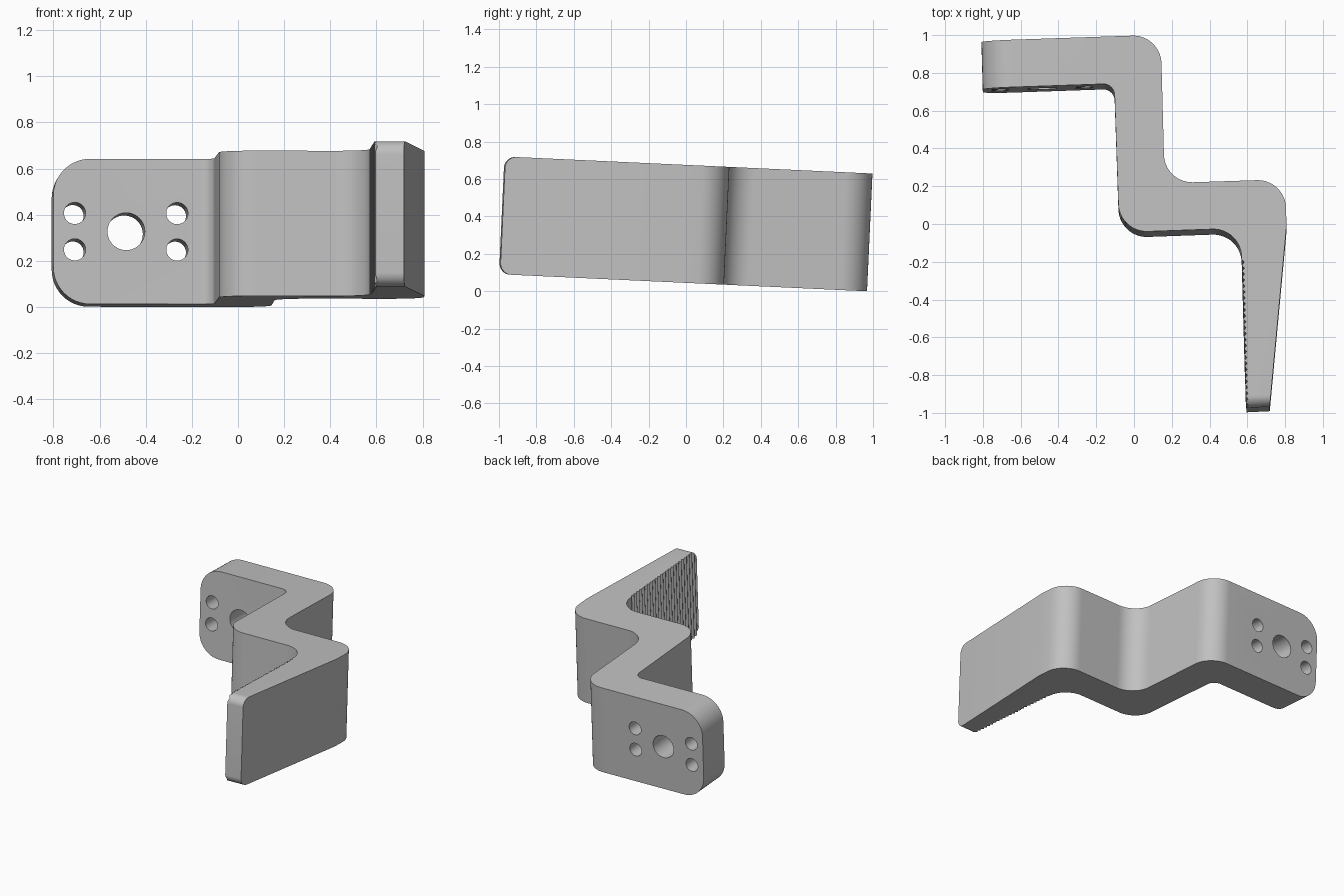
import bpy, bmesh, math
from mathutils import Vector, Matrix

if "Cube" in bpy.data.objects:
    bpy.data.objects.remove(bpy.data.objects["Cube"])

HEIGHT = 0.63
TILT = math.radians(2.65)

grey = bpy.data.materials.new("plain grey")
grey.diffuse_color = (0.53, 0.53, 0.53, 1)
grey.use_nodes = True
grey.node_tree.nodes["Principled BSDF"].inputs["Base Color"].default_value = grey.diffuse_color


def fillet(corners, segs=14):
    """Round each (x, y, radius) corner of a closed outline."""
    out = []
    n = len(corners)
    for i, (x, y, r) in enumerate(corners):
        p = Vector((x, y))
        if r == 0:
            out.append(p)
            continue
        a = (Vector(corners[i - 1][:2]) - p).normalized()
        b = (Vector(corners[(i + 1) % n][:2]) - p).normalized()
        half = a.angle(b) / 2
        centre = p + (a + b).normalized() * (r / math.sin(half))
        s = p + a * (r / math.tan(half)) - centre
        e = p + b * (r / math.tan(half)) - centre
        sweep = s.angle_signed(e)
        for k in range(segs + 1):
            t = -sweep * k / segs
            out.append(centre + Matrix.Rotation(t, 2) @ s)
    return out


def prism(points, z0, z1):
    bm = bmesh.new()
    face = bm.faces.new([bm.verts.new((p[0], p[1], z0)) for p in points])
    top = bmesh.ops.extrude_face_region(bm, geom=[face])["geom"]
    bmesh.ops.translate(bm, vec=(0, 0, z1 - z0),
                        verts=[g for g in top if isinstance(g, bmesh.types.BMVert)])
    bmesh.ops.recalc_face_normals(bm, faces=bm.faces)
    return bm


def make_object(name, bm):
    mesh = bpy.data.meshes.new(name)
    bm.to_mesh(mesh)
    bm.free()
    mesh.materials.append(grey)
    ob = bpy.data.objects.new(name, mesh)
    bpy.context.collection.objects.link(ob)
    return ob


def round_end(bm, test, radius):
    """Round the horizontal end edges whose two vertices pass the test."""
    edges = [e for e in bm.edges
             if all(test(v.co) for v in e.verts)
             and abs(e.verts[0].co.z - e.verts[1].co.z) < 0.01]
    bmesh.ops.bevel(bm, geom=edges, offset=radius, segments=12,
                    profile=0.5, affect='EDGES')


# Stepped bracket outline, seen from above
outline = [
    (-0.81, 0.943, 0), (0.139, 0.975, 0.15), (0.160, 0.188, 0.15),
    (0.798, 0.209, 0.15), (0.805, -0.04, 0), (0.716, -0.994, 0),
    (0.590, -1.0, 0), (0.563, -0.05, 0.15), (-0.080, -0.073, 0.15),
    (-0.107, 0.716, 0.06), (-0.803, 0.692, 0),
]
bm = prism(fillet(outline), 0, HEIGHT)
round_end(bm, lambda c: c.x < -0.75, 0.16)
round_end(bm, lambda c: c.y < -0.95, 0.06)
bracket = make_object("stepped_bracket", bm)

# Mounting holes through the back plate
cutters = []
across = Vector((-0.035, 1, 0)).normalized()
holes = [(-0.487, 0.315, 0.081)]
holes += [(x, 0.315 + s * 0.079, 0.047) for x in (-0.71, -0.266) for s in (-1, 1)]
for x, z, r in holes:
    bm = bmesh.new()
    bmesh.ops.create_cone(bm, cap_ends=True, segments=40, radius1=r, radius2=r, depth=0.8)
    turn = across.to_track_quat('Z', 'Y').to_matrix().to_4x4()
    centre = Vector((x, 0.70, z)) + across * 0.1
    bmesh.ops.transform(bm, matrix=Matrix.Translation(centre) @ turn, verts=bm.verts)
    cutters.append(make_object("hole_cutter", bm))

# Grip teeth on the inner face of the arm
start, end = Vector((0.5685, -0.215)), Vector((0.5902, -1.004))
inward = Vector((1, 0.028)).normalized()
TEETH = 25
teeth = [start - inward * 0.05]
for k in range(2 * TEETH + 1):
    depth = 0.012 if k % 2 else -0.001
    teeth.append(start.lerp(end, k / (2 * TEETH)) + inward * depth)
teeth.append(end - inward * 0.05)
cutters.append(make_object("teeth_cutter", prism(teeth, -0.1, HEIGHT + 0.1)))

# Cut holes and teeth
bpy.context.view_layer.objects.active = bracket
bracket.select_set(True)
for c in cutters:
    c.select_set(False)
    c.hide_render = True
    mod = bracket.modifiers.new("cut", 'BOOLEAN')
    mod.operation = 'DIFFERENCE'
    mod.solver = 'EXACT'
    mod.object = c
    bpy.ops.object.modifier_apply(modifier=mod.name)
for c in cutters:
    bpy.data.objects.remove(c)

# Lean the bracket slightly and stand it on the ground
mesh = bracket.data
mesh.transform(Matrix.Rotation(-TILT, 4, 'X'))
lo = [min(v.co[i] for v in mesh.vertices) for i in range(3)]
hi = [max(v.co[i] for v in mesh.vertices) for i in range(3)]
mesh.transform(Matrix.Translation((-(lo[0] + hi[0]) / 2, -(lo[1] + hi[1]) / 2, -lo[2])))
bpy.ops.object.shade_smooth_by_angle(angle=math.radians(25))
